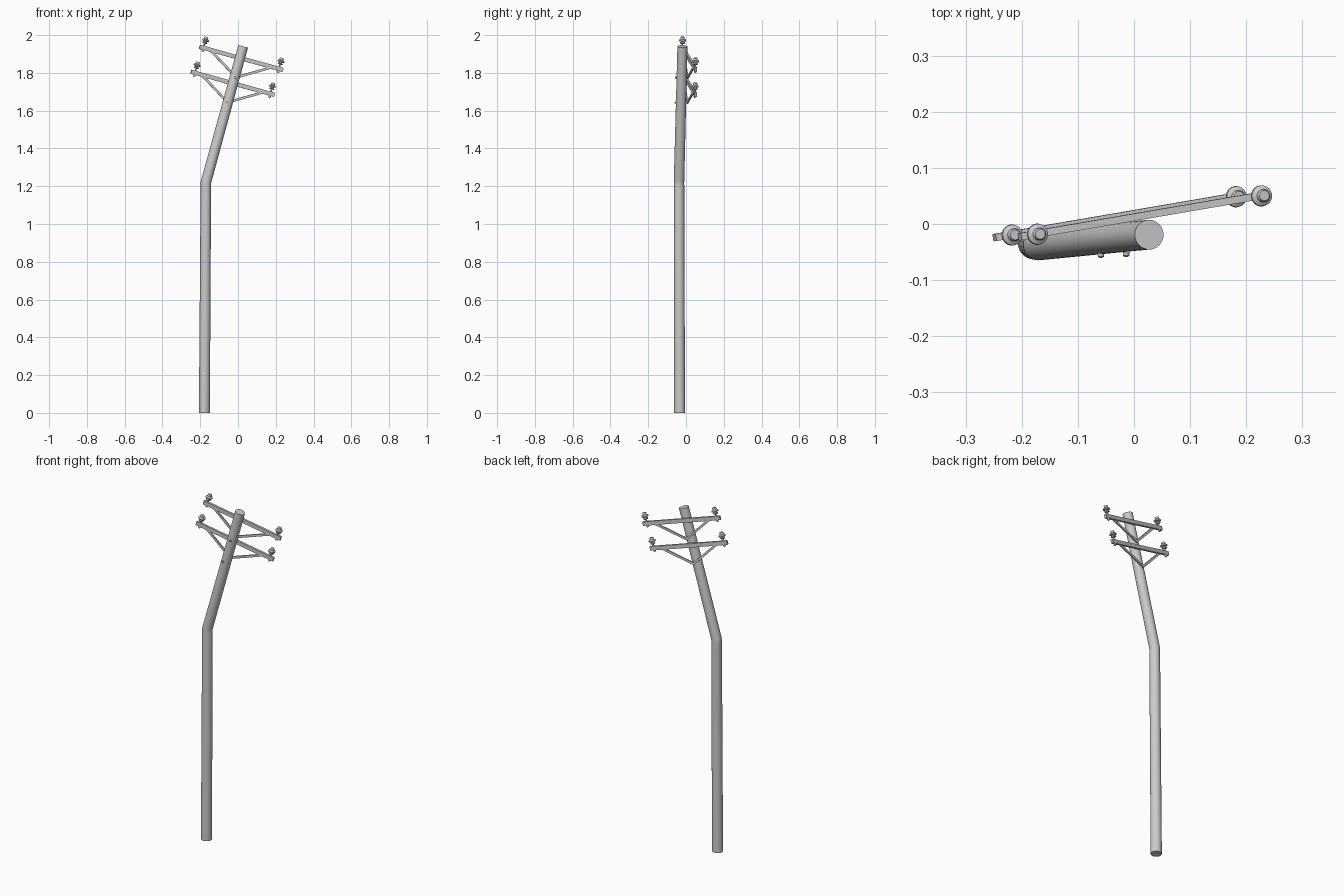
import bpy, bmesh, math
from mathutils import Vector, Matrix

if "Cube" in bpy.data.objects:
    bpy.data.objects.remove(bpy.data.objects["Cube"])

# Frame of the leaning top: W along the pole, U along the arms, V to the rear
BASE = Vector((-0.178, -0.034, 0.0))
BEND = Vector((-0.170, -0.037, 1.22))
TOP = Vector((0.027, -0.019, 1.94))
W = (TOP - BEND).normalized()
U = Vector((0.436, 0.075, -0.138))
U = (U - W * U.dot(W)).normalized()
V = W.cross(U)
FRAME = Matrix((U, V, W)).transposed().to_4x4()


def finish(name, bm, smooth=True):
    bmesh.ops.recalc_face_normals(bm, faces=bm.faces)
    me = bpy.data.meshes.new(name)
    bm.to_mesh(me)
    bm.free()
    ob = bpy.data.objects.new(name, me)
    bpy.context.collection.objects.link(ob)
    if smooth:
        bpy.ops.object.select_all(action='DESELECT')
        ob.select_set(True)
        bpy.context.view_layer.objects.active = ob
        bpy.ops.object.shade_smooth_by_angle(angle=math.radians(35))
    return ob


def loft(name, rings, n=32):
    """Capped tube through rings of (centre, normal, radius)."""
    bm = bmesh.new()
    loops = []
    for c, d, r in rings:
        rot = Vector((0, 0, 1)).rotation_difference(d)
        loops.append([bm.verts.new(c + rot @ Vector((r * math.cos(a), r * math.sin(a), 0)))
                      for a in (2 * math.pi * i / n for i in range(n))])
    for a, b in zip(loops, loops[1:]):
        for i in range(n):
            bm.faces.new((a[i], a[(i + 1) % n], b[(i + 1) % n], b[i]))
    bm.faces.new(loops[0][::-1])
    bm.faces.new(loops[-1])
    return finish(name, bm)


def lathe(name, profile, matrix, n=20):
    """Closed turned shape from (radius, height) points, placed by matrix."""
    bm = bmesh.new()
    vs = [bm.verts.new((r, 0, h)) for r, h in profile]
    es = [bm.edges.new(p) for p in zip(vs, vs[1:])]
    bmesh.ops.spin(bm, geom=vs + es, cent=(0, 0, 0), axis=(0, 0, 1),
                   angle=2 * math.pi, steps=n)
    bmesh.ops.remove_doubles(bm, verts=bm.verts, dist=1e-5)
    bm.transform(matrix)
    return finish(name, bm)


def bar(name, a, b, depth, height, matrix):
    """Box bar between two points of the local u-w plane."""
    a, b = Vector(a), Vector(b)
    x = (b - a).normalized()
    y = Vector((0, 1, 0))
    rot = Matrix((x, y, x.cross(y))).transposed().to_4x4()
    bm = bmesh.new()
    bmesh.ops.create_cube(bm, size=1, matrix=matrix @ Matrix.Translation((a + b) / 2) @ rot
                          @ Matrix.Diagonal(((b - a).length, depth, height, 1)))
    return finish(name, bm, False)


# Bent pole
low = (BEND - BASE).normalized()
loft("pole", [(BASE, Vector((0, 0, 1)), 0.029),
              (BEND - low * 0.015, low, 0.0277),
              (BEND, (low + W).normalized(), 0.0277),
              (BEND + W * 0.015, W, 0.0277),
              (TOP, W, 0.0265)])

insulator = [(0, 0.024), (0.012, 0.024), (0.014, 0.029), (0.009, 0.033), (0.009, 0.036),
             (0.019, 0.038), (0.0185, 0.044), (0.011, 0.049), (0.011, 0.057),
             (0.009, 0.060), (0, 0.060)]
pin = [(0, -0.022), (0.004, -0.022), (0.004, -0.018), (0.007, -0.018), (0.007, 0.013),
       (0.004, 0.013), (0.004, 0.026), (0, 0.026)]
bolt = [(0, -0.004), (0.006, -0.004), (0.0055, 0.003), (0.003, 0.005), (0, 0.0055)]

# Two crossarm assemblies
for level, mid in (("upper", Vector((0.017, 0.015, 1.877))),
                   ("lower", Vector((-0.028, 0.0135, 1.745)))):
    M = Matrix.Translation(mid) @ FRAME
    bar(level + "_crossarm", (-0.232, 0, 0), (0.232, 0, 0), 0.013, 0.022, M)
    for side, s in (("left", -1), ("right", 1)):
        tag = level + "_" + side
        bar(tag + "_brace", (s * 0.168, -0.003, -0.004), (-s * 0.004, -0.003, -0.107),
            0.007, 0.013, M)
        P = M @ Matrix.Translation((s * 0.21, 0, 0))
        lathe(tag + "_pin", pin, P, 12)
        lathe(tag + "_insulator", insulator, P)
    # Bolt head on the pole front at the brace apex
    spot = mid - W * 0.106 + Vector((-0.003, -0.066, 0))
    lathe(level + "_brace_bolt", bolt,
          Matrix.Translation(spot) @ Matrix.Rotation(math.pi / 2, 4, 'X'), 12)
